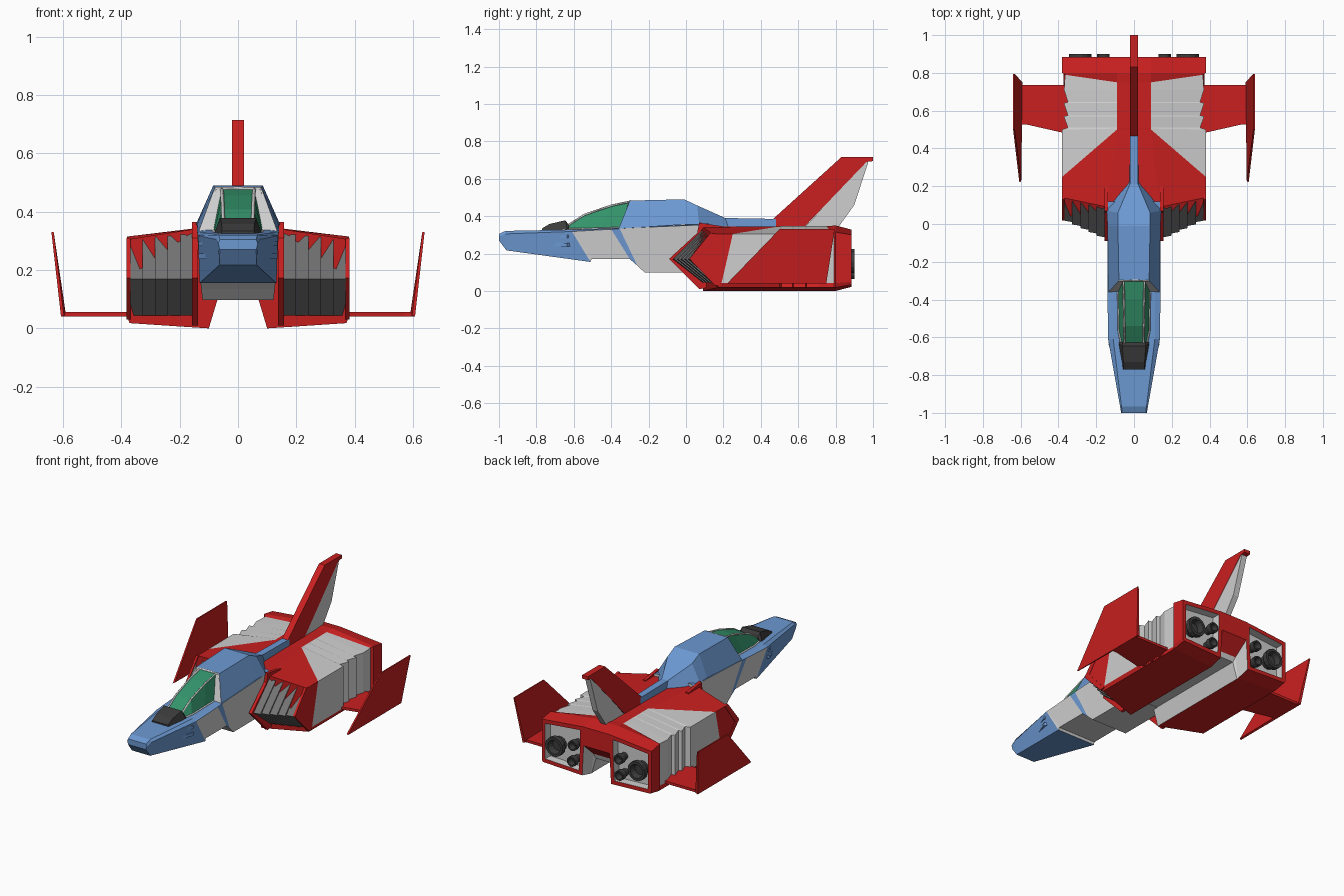
import bpy, bmesh, math

if "Cube" in bpy.data.objects:
    bpy.data.objects.remove(bpy.data.objects["Cube"])

COLORS = {
    "red": (0.59, 0.014, 0.014), "blue": (0.15, 0.32, 0.65), "light_grey": (0.62, 0.62, 0.62),
    "mid_grey": (0.17, 0.17, 0.17), "charcoal": (0.045, 0.045, 0.045), "green": (0.035, 0.30, 0.15),
}
NAMES = list(COLORS)
MATS = []
for n, c in COLORS.items():
    m = bpy.data.materials.new(n)
    m.diffuse_color = (*c, 1)
    m.use_nodes = True
    m.node_tree.nodes["Principled BSDF"].inputs["Base Color"].default_value = m.diffuse_color
    MATS.append(m)


def loft(name, rings, rule, caps, post=None):
    """Skin closed rings of points on the x >= 0 side, then mirror across x = 0."""
    paint = rule if callable(rule) else (lambda i, j: rule)
    bm = bmesh.new()
    vs = [[bm.verts.new(p) for p in r] for r in rings]
    n = len(rings[0])
    for i in range(len(rings) - 1):
        for j in range(n):
            k = (j + 1) % n
            f = bm.faces.new((vs[i][j], vs[i][k], vs[i + 1][k], vs[i + 1][j]))
            f.material_index = NAMES.index(paint(i, j))
    for ring, cap in ((vs[0], caps[0]), (vs[-1], caps[1])):
        if cap:
            bm.faces.new(ring).material_index = NAMES.index(cap)
    if post:
        post(bm, vs)
    bmesh.ops.recalc_face_normals(bm, faces=bm.faces[:])
    if post:
        recess(bm)
    inner = [f for f in bm.faces if all(abs(v.co.x) < 1e-5 for v in f.verts)]
    bmesh.ops.delete(bm, geom=inner, context='FACES')
    me = bpy.data.meshes.new(name)
    bm.to_mesh(me)
    bm.free()
    for m in MATS:
        me.materials.append(m)
    ob = bpy.data.objects.new(name, me)
    bpy.context.collection.objects.link(ob)
    ob.modifiers.new("mirror", 'MIRROR')
    return ob


def half(top, *pts):
    """Half section: adds centre-line points level with the first and last point."""
    last = pts[-1]
    return [(0, top[1], top[2]), top, *pts, (0, last[1], last[2])]


def plate(name, yz, x0, x1, col):
    loft(name, [[(x, y, z) for y, z in yz] for x in (x0, x1)], col, (col, col))


def rods(name, paths, r, col):
    cu = bpy.data.curves.new(name, 'CURVE')
    cu.dimensions = '3D'
    cu.bevel_depth = r
    cu.bevel_resolution = 0
    cu.use_fill_caps = True
    for path in paths:
        for s in (1, -1):
            sp = cu.splines.new('POLY')
            sp.points.add(len(path) - 1)
            for p, (x, y, z) in zip(sp.points, path):
                p.co = (x * s, y, z, 1)
    cu.materials.append(MATS[NAMES.index(col)])
    bpy.context.collection.objects.link(bpy.data.objects.new(name, cu))


# Fuselage: blue nose and deck, pale sides with one slanted blue stripe
loft("fuselage", [
    half((.062, -1, .305), (.068, -1, .29), (.062, -1, .27)),
    half((.066, -.965, .321), (.074, -.965, .305), (.064, -.96, .217)),
    half((.11, -.61, .328), (.137, -.61, .318), (.132, -.51, .155)),
    half((.11, -.605, .328), (.137, -.605, .318), (.130, -.505, .17)),
    half((.11, -.40, .335), (.140, -.40, .33), (.130, -.30, .17)),
    half((.11, -.355, .337), (.140, -.355, .333), (.126, -.26, .135)),
    half((.11, -.30, .34), (.140, -.30, .337), (.122, -.22, .098)),
    half((.11, .12, .36), (.140, .12, .355), (.122, .12, .098)),
], lambda i, j: "blue" if i < 2 or j < 2 or (i == 4 and j == 2) else "light_grey", ("blue", "light_grey"))

# Nose side vents
for k, z in enumerate((.282, .238)):
    loft(f"nose_vent_{k}", [[(.105, -.72, h), (.136, -.635, h), (.115, -.61, h)] for h in (z, z + .018)],
         "blue", ("blue", "blue"))

# Hump behind the cockpit, tapering into the spine
loft("hump_and_spine", [
    half((.08, -.30, .483), (.135, -.36, .333)),
    half((.085, -.01, .49), (.140, -.01, .355)),
    half((.085, .06, .457), (.145, .07, .355)),
    half((.022, .21, .39), (.025, .23, .33)),
    half((.02, .48, .385), (.02, .48, .33)),
], "blue", ("light_grey", "blue"))

# Canopy glass with pale frame
top_line = [(.05, -.64, .345), (.052, -.54, .408), (.054, -.40, .456), (.056, -.295, .478)]
base_line = [(.065, -.645, .33), (.08, -.57, .33), (.082, -.45, .333), (.084, -.36, .336)]
loft("canopy_glass", [half(t, b) for t, b in zip(top_line, base_line)], "green", ("green", "green"))
rods("canopy_frame", [top_line, base_line, [(0, -.64, .345), top_line[0], base_line[0]],
                      [(0, -.297, .480), (.075, -.299, .480), (.095, -.345, .338)]], .006, "light_grey")
loft("windscreen_cowl", [
    half((.055, -.77, .334), (.060, -.77, .32)),
    half((.056, -.73, .358), (.064, -.73, .32)),
    half((.062, -.645, .378), (.080, -.635, .33)),
    half((.060, -.625, .35), (.080, -.625, .33)),
], "charcoal", ("charcoal", "charcoal"))


# Main hull with stepped side louvres and recessed engine bays
def hull_ring(p1, xo, y2, y3, y4, y5, zc=.345, zo=.305, floor=0., ceil=.1, xi=.07):
    return [(0, p1[1], zc), (p1[0], p1[1], p1[2]), (xo, y2, zo), (xo, y3, .172), (xo, y4, .042 + floor * .3),
            (.372, y4, .018 + floor * .7), (.1, y5, floor), (xi, y5, ceil), (0, y5, ceil)]


def engine_bays(bm, vs):
    v = vs[-1]
    bm.faces.new((v[0], v[1], v[7], v[8]))
    bm.faces.new(v[1:8])


def recess(bm):
    bay = [f for f in bm.faces if len(f.verts) == 7]
    bmesh.ops.inset_individual(bm, faces=bay, thickness=.024, depth=0, use_even_offset=True)
    res = bmesh.ops.inset_individual(bm, faces=bay, thickness=.001, depth=-.05, use_even_offset=True)
    for f in res["faces"] + bay:
        f.material_index = NAMES.index("light_grey")


louvres = [(.5, .38), (.51, .35), (.57, .372), (.575, .35), (.64, .372), (.645, .35), (.71, .37), (.79, .365)]
rings = [hull_ring((.14, .09, .342), .38, .14, .03, .17, .09),
         hull_ring((.09, .5, .345), .38, .25, .22, .19, .25)]
rings += [hull_ring((.09, min(max(y, .505), .75), .346), x, y, y, y, y) for y, x in louvres]
rings += [hull_ring((.09, .8, .35), .38, .8, .8, .8, .8, .35, .315, 0, .13, .08),
          hull_ring((.09, .885, .328), .38, .885, .885, .885, .885, .328, .30, .022, .21, .09)]
last = len(rings) - 3


def hull_paint(i, j):
    if j == 6 or (j == 7 and i <= last):
        return "light_grey"
    return "light_grey" if 0 < i < last and j in (1, 2, 3) else "red"


loft("main_hull", rings, hull_paint, ("red", None), engine_bays)

# Swept V-shaped intakes: overlapping slats between a red cheek and a red rim
slats = []
N = 5
for k in range(N):
    for t, push in ((k / N, 0), ((k + 1) / N, .012)):
        x, s = .155 + .215 * t, .10 * t - push
        slats.append([(x, -.07 + s, .17), (x, .085 + s * .6, .325 - .02 * t), (x, .24, .325 - .02 * t),
                      (x, .24, .045), (x, .09 + s * .8, .045)])
loft("intake_slats", slats, "mid_grey", ("mid_grey", "mid_grey"))
plate("intake_cheek", [(-.09, .172), (.06, .31), (.07, .365), (.2, .345), (.2, .03), (.07, .01)], .138, .157, "red")
plate("intake_rim", [(.018, .172), (.13, .31), (.16, .305), (.06, .172), (.19, .03), (.155, .03)], .368, .382, "red")

# Engine nozzles, one large and two small per side
for name, x, z, r in (("large_nozzle", .285, .155, .06), ("upper_nozzle", .16, .195, .031),
                      ("lower_nozzle", .165, .095, .031)):
    prof = ((.82, .7), (.855, .75), (.87, 1), (.9, 1), (.9, .72), (.865, .55))
    loft(name, [[(x + r * s * math.cos(a * math.pi / 7), y, z + r * s * math.sin(a * math.pi / 7))
                 for a in range(14)] for y, s in prof], "charcoal", ("charcoal", "charcoal"))

# Low wings and upright winglets
loft("wing", [[(.34, .475, z), (.57, .527, z), (.605, .527, z), (.605, .735, z), (.34, .735, z)]
              for z in (.04, .056)], "red", ("red", "red"))
loft("winglet", [
    [(.607, .22, .04), (.640, .50, .33), (.640, .795, .33), (.607, .75, .04)],
    [(.597, .225, .045), (.632, .50, .33), (.632, .795, .33), (.590, .75, .045)],
], "red", ("red", "red"))

# Tail fin: red leading part, pale trailing part
plate("fin_leading", [(.46, .38), (.83, .715), (1, .715), (1, .694), (.965, .69), (.635, .345), (.46, .34)],
      0, .02, "red")
plate("fin_trailing", [(.955, .69), (.975, .69), (.9, .46), (.81, .335), (.63, .335)], 0, .018, "light_grey")
